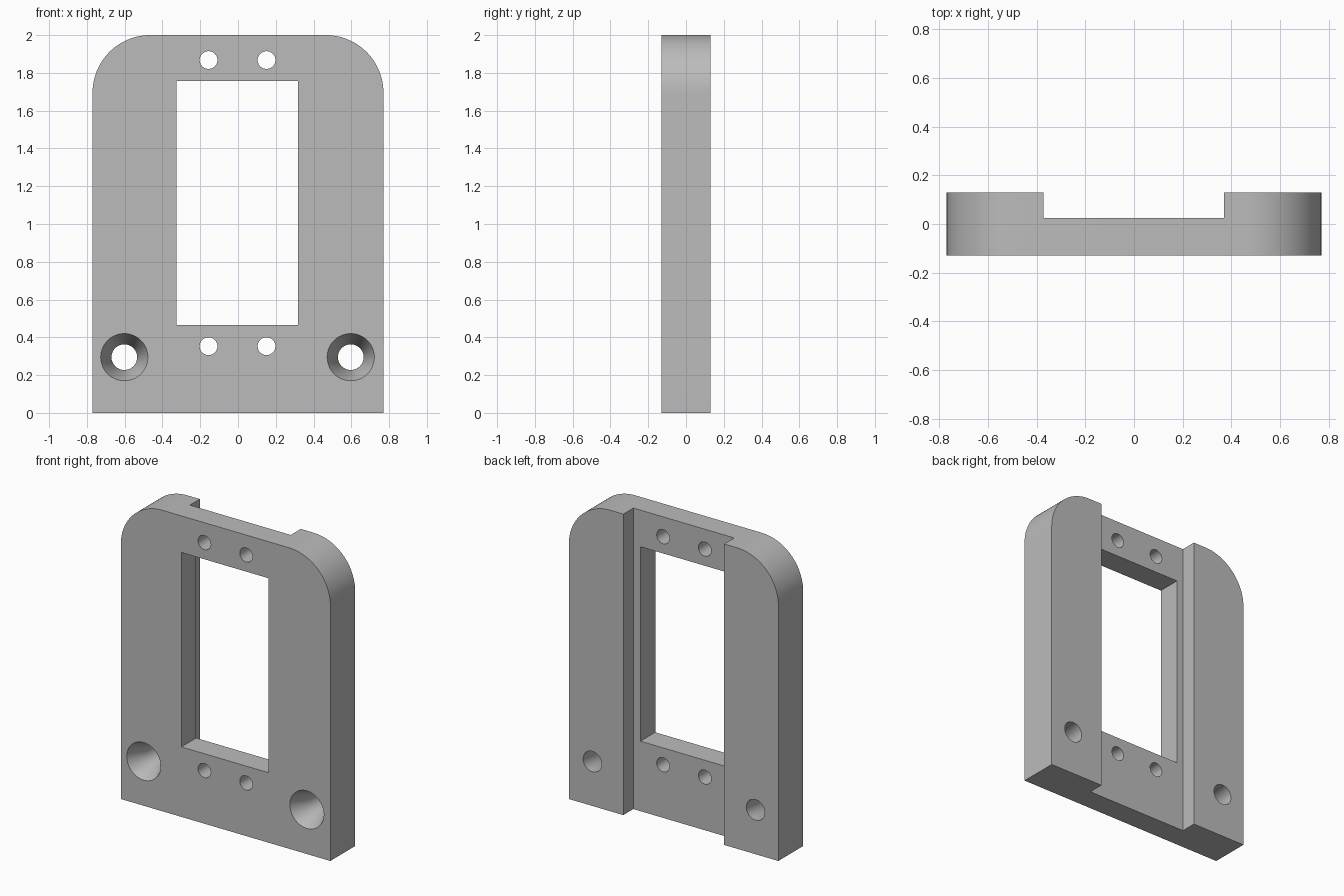
import bpy, bmesh, math
from mathutils import Matrix

cube = bpy.data.objects.get("Cube")
if cube:
    bpy.data.objects.remove(cube, do_unlink=True)

HALF_W, HEIGHT, HALF_D, CORNER = 0.77, 2.0, 0.13, 0.305

grey = bpy.data.materials.new("plain grey")
grey.use_nodes = True
colour = (0.5, 0.5, 0.5, 1)
grey.diffuse_color = colour
grey.node_tree.nodes["Principled BSDF"].inputs["Base Color"].default_value = colour


def finish(name, bm):
    bmesh.ops.recalc_face_normals(bm, faces=bm.faces)
    mesh = bpy.data.meshes.new(name)
    bm.to_mesh(mesh)
    bm.free()
    mesh.materials.append(grey)
    obj = bpy.data.objects.new(name, mesh)
    bpy.context.collection.objects.link(obj)
    return obj


def prism(name, outline, y0, y1):
    """Extrude an x-z outline from y0 to y1."""
    bm = bmesh.new()
    face = bm.faces.new([bm.verts.new((x, y0, z)) for x, z in outline])
    new = bmesh.ops.extrude_face_region(bm, geom=[face])["geom"]
    verts = [v for v in new if isinstance(v, bmesh.types.BMVert)]
    bmesh.ops.translate(bm, verts=verts, vec=(0, y1 - y0, 0))
    return finish(name, bm)


def box(name, x0, x1, y0, y1, z0, z1):
    return prism(name, [(x0, z0), (x1, z0), (x1, z1), (x0, z1)], y0, y1)


def lathe(name, x, z, profile, steps=48):
    """Spin (radius, y) points round a front-to-back axis."""
    bm = bmesh.new()
    rings = []
    for r, y in profile:
        angles = [math.tau * i / steps for i in range(steps)]
        rings.append([bm.verts.new((x + r * math.cos(a), y, z + r * math.sin(a)))
                      for a in angles])
    for a, b in zip(rings, rings[1:]):
        for i in range(steps):
            j = (i + 1) % steps
            bm.faces.new((a[i], a[j], b[j], b[i]))
    bm.faces.new(rings[0])
    bm.faces.new(rings[-1])
    return finish(name, bm)


# Plate with rounded top corners
outline = [(-HALF_W, 0), (HALF_W, 0)]
for cx, start in ((HALF_W - CORNER, 0), (CORNER - HALF_W, 90)):
    for i in range(25):
        a = math.radians(start + 90 * i / 24)
        outline.append((cx + CORNER * math.cos(a), HEIGHT - CORNER + CORNER * math.sin(a)))
plate = prism("mounting_plate", outline, -HALF_D, HALF_D)

# Window and full-height channel in the back
cutters = [
    box("window_cutter", -0.325, 0.317, -0.5, 0.5, 0.465, 1.757),
    box("channel_cutter", -0.372, 0.37, 0.025, 0.5, -0.5, 2.5),
]
# Small screw holes above and below the window
for x in (-0.156, 0.151):
    for z in (0.353, 1.868):
        cutters.append(lathe("screw_hole_cutter", x, z, [(0.047, -0.3), (0.047, 0.3)]))
# Tapered mounting holes near the bottom
for x in (-0.602, 0.597):
    cutters.append(lathe("mounting_hole_cutter", x, 0.295, [
        (0.125, -0.2), (0.125, -HALF_D), (0.068, 0), (0.068, 0.3)]))

bpy.ops.object.select_all(action='DESELECT')
bpy.context.view_layer.objects.active = plate
plate.select_set(True)
for cutter in cutters:
    cutter.hide_render = True
    mod = plate.modifiers.new("cut", 'BOOLEAN')
    mod.operation = 'DIFFERENCE'
    mod.solver = 'EXACT'
    mod.object = cutter
    bpy.ops.object.modifier_apply(modifier=mod.name)
    bpy.data.objects.remove(cutter, do_unlink=True)

bpy.ops.object.shade_smooth_by_angle(angle=math.radians(30))
